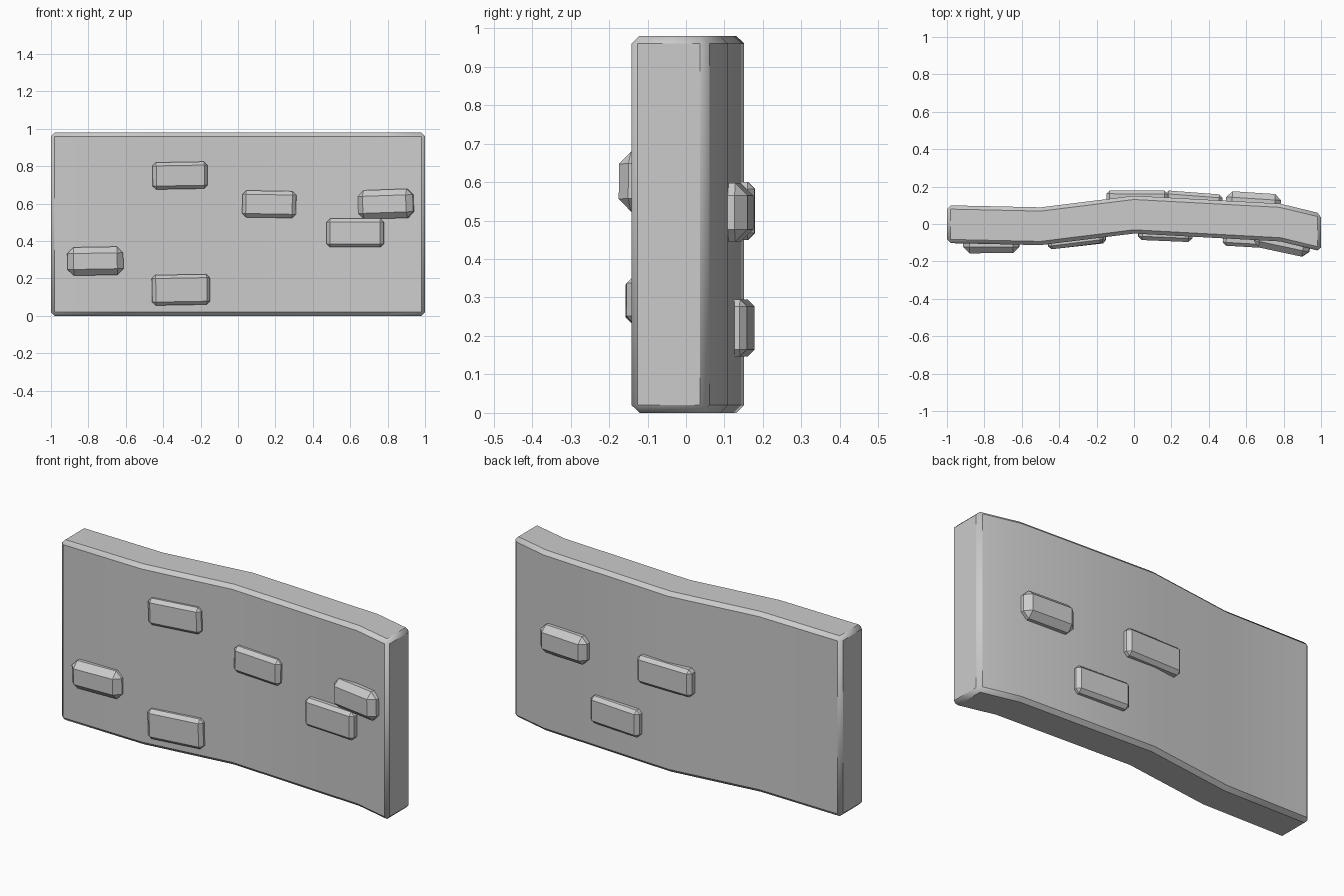
import bpy, bmesh, math
from mathutils import Matrix

if "Cube" in bpy.data.objects:
    bpy.data.objects.remove(bpy.data.objects["Cube"])


def finish(name, bm, bevel):
    bmesh.ops.recalc_face_normals(bm, faces=bm.faces)
    mesh = bpy.data.meshes.new(name)
    bm.to_mesh(mesh)
    bm.free()
    obj = bpy.data.objects.new(name, mesh)
    bpy.context.collection.objects.link(obj)
    mod = obj.modifiers.new("chamfer", "BEVEL")
    mod.width = bevel
    mod.segments = 1
    mod.limit_method = "ANGLE"
    mod.angle_limit = math.radians(40)
    return obj


# Gently bent wall: centre line in plan, thickened and raised
path = [(-1, -0.001), (-0.5, -0.012), (0, 0.05), (0.78, 0.008), (1, -0.045)]
half, height = 0.101, 0.98
bm = bmesh.new()
outline = [(x, y - half) for x, y in path] + [(x, y + half) for x, y in reversed(path)]
face = bm.faces.new([bm.verts.new((x, y, 0)) for x, y in outline])
ext = bmesh.ops.extrude_face_region(bm, geom=[face])
top = [v for v in ext["geom"] if isinstance(v, bmesh.types.BMVert)]
bmesh.ops.translate(bm, verts=top, vec=(0, 0, height))
wall = finish("wall", bm, 0.02)
bpy.context.view_layer.objects.active = wall
wall.select_set(True)
bpy.ops.object.shade_smooth_by_angle(angle=math.radians(30))


# Raised bricks: x range, z range, outer face y at left and right end, chamfer, roll
def brick(name, x0, x1, z0, z1, ya, yb, side, bevel, roll=0):
    depth = 0.1
    yaw = math.atan2(yb - ya, x1 - x0)
    bm = bmesh.new()
    bmesh.ops.create_cube(bm, size=1)
    bmesh.ops.scale(bm, verts=bm.verts, vec=(x1 - x0, depth, z1 - z0))
    bmesh.ops.translate(bm, verts=bm.verts, vec=(0, -side * depth / 2, 0))
    rot = Matrix.Rotation(yaw, 4, "Z") @ Matrix.Rotation(-math.radians(roll), 4, "Y")
    place = Matrix.Translation(((x0 + x1) / 2, (ya + yb) / 2, (z0 + z1) / 2))
    bmesh.ops.transform(bm, matrix=place @ rot, verts=bm.verts)
    finish(name, bm, bevel)


front = [
    (-0.455, -0.16, 0.678, 0.822, -0.137, -0.10, 0.018, 1),
    (0.022, 0.31, 0.525, 0.668, -0.085, -0.097, 0.02, -1),
    (0.632, 0.932, 0.52, 0.675, -0.118, -0.182, 0.032, 2),
    (0.473, 0.778, 0.367, 0.52, -0.115, -0.133, 0.018, 0),
    (-0.912, -0.613, 0.217, 0.368, -0.157, -0.155, 0.033, 1),
    (-0.458, -0.147, 0.058, 0.22, -0.137, -0.102, 0.018, 1),
]
back = [
    (-0.148, 0.18, 0.45, 0.60, 0.18, 0.178, 0.018, 0),
    (0.168, 0.475, 0.147, 0.295, 0.18, 0.157, 0.018, 0),
    (0.495, 0.788, 0.445, 0.597, 0.177, 0.158, 0.032, 0),
]
for side, label, rows in ((-1, "front_brick", front), (1, "back_brick", back)):
    for i, (x0, x1, z0, z1, ya, yb, bev, roll) in enumerate(rows, 1):
        brick(f"{label}_{i}", x0, x1, z0, z1, ya, yb, side, bev, roll)
